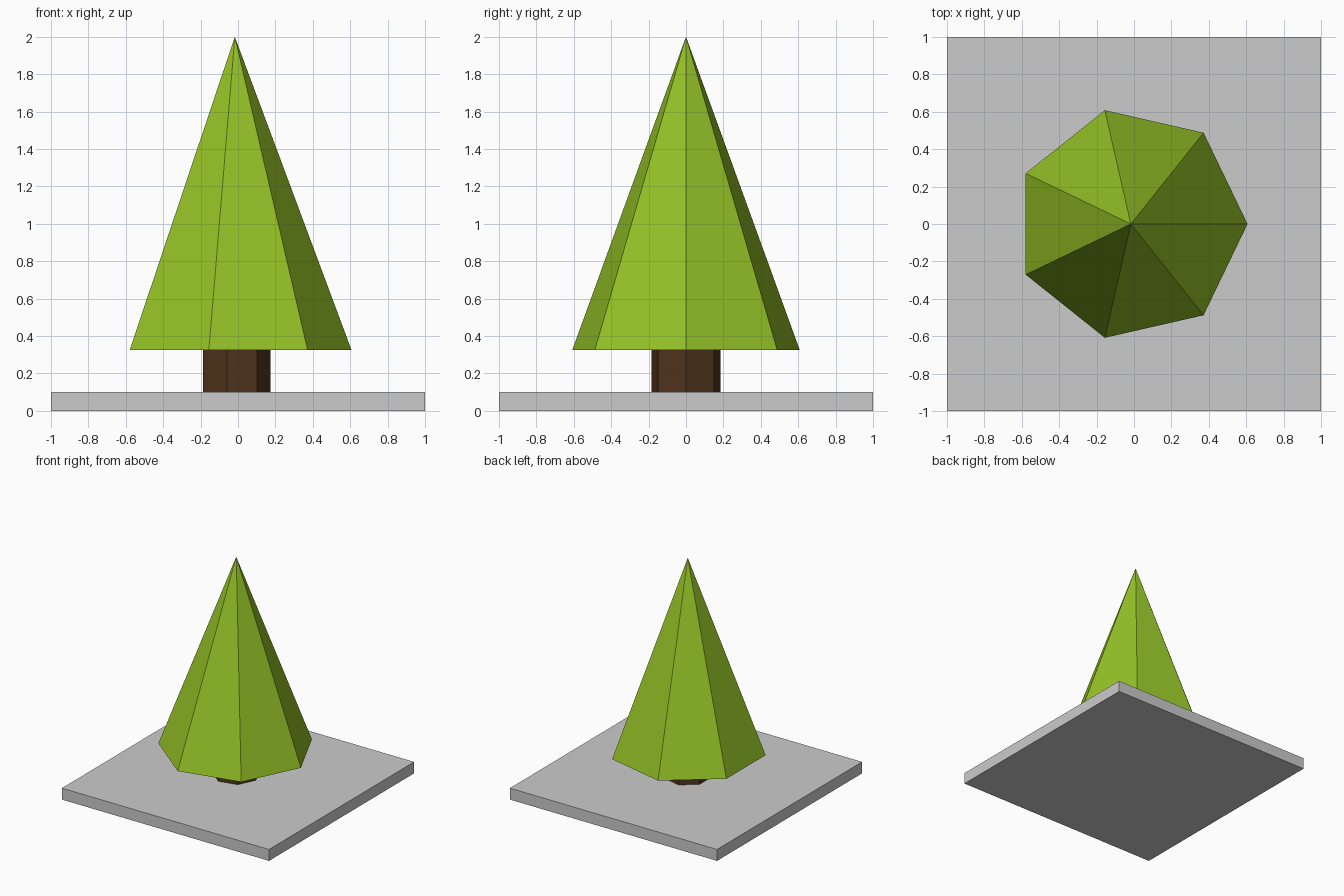
import bpy
import math

if "Cube" in bpy.data.objects:
    bpy.data.objects.remove(bpy.data.objects["Cube"])

TREE_X = -0.017  # the seven-sided parts share this axis
SIDES = 7


def colour(obj, name, rgb):
    mat = bpy.data.materials.new(name)
    mat.diffuse_color = (*rgb, 1)
    mat.use_nodes = True
    mat.node_tree.nodes["Principled BSDF"].inputs["Base Color"].default_value = mat.diffuse_color
    obj.data.materials.append(mat)


def tapered(name, r_bottom, r_top, z0, z1):
    # first corner points towards +x
    bpy.ops.mesh.primitive_cone_add(
        vertices=SIDES, radius1=r_bottom, radius2=r_top, depth=z1 - z0,
        location=(TREE_X, 0, (z0 + z1) / 2), rotation=(0, 0, -math.pi / 2))
    obj = bpy.context.object
    obj.name = name
    return obj


# Square ground slab
bpy.ops.mesh.primitive_cube_add(size=1, location=(0, 0, 0.05))
slab = bpy.context.object
slab.name = "ground_slab"
slab.scale = (2, 2, 0.1)
bpy.ops.object.transform_apply(location=False, rotation=False, scale=True)

# Trunk
trunk = tapered("trunk", 0.19, 0.19, 0.1, 0.325)
colour(trunk, "bark", (0.08, 0.035, 0.012))

# Foliage cone
foliage = tapered("foliage", 0.624, 0, 0.325, 2.0)
colour(foliage, "leaves", (0.3, 0.54, 0.02))
